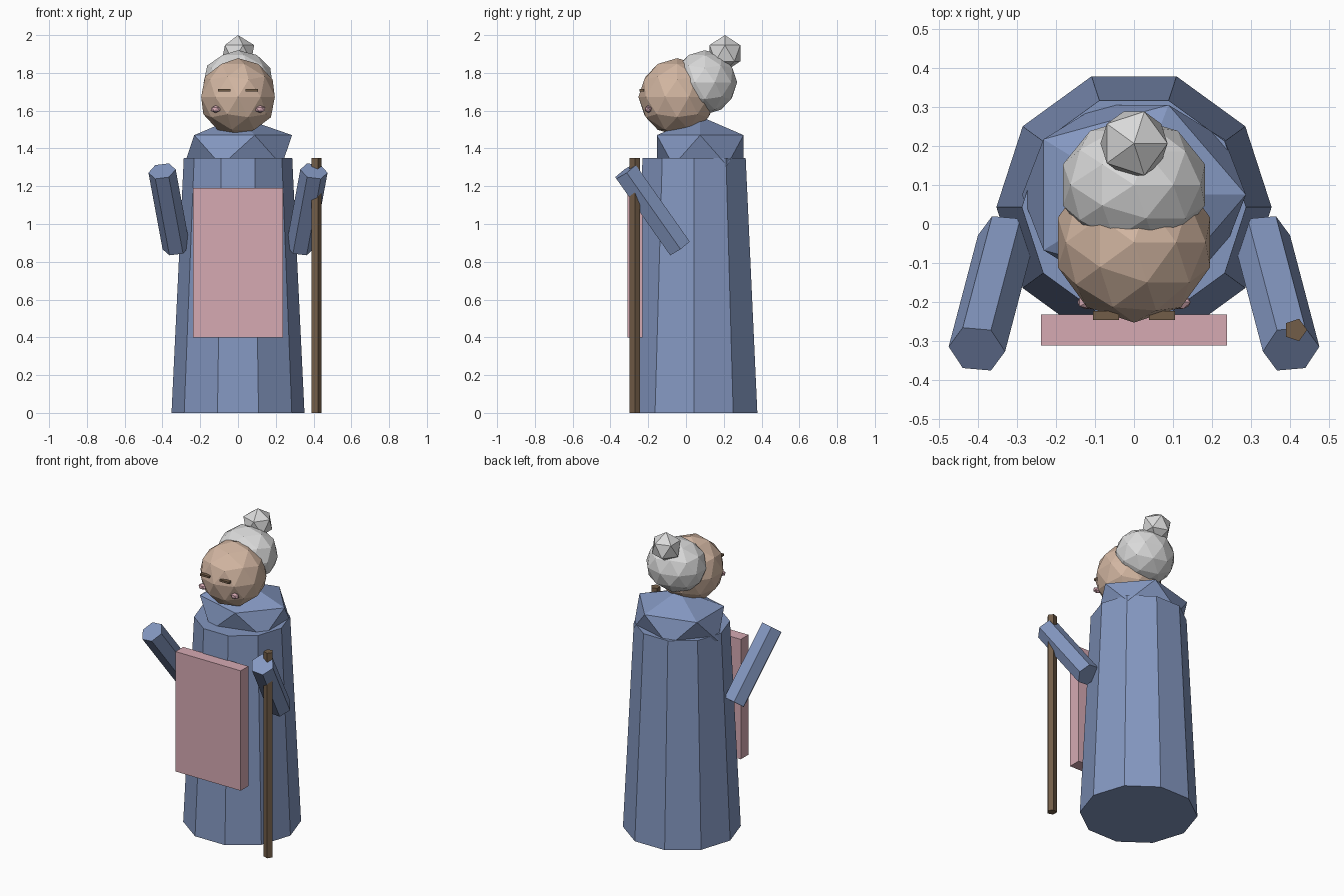
import bpy, bmesh, math
from mathutils import Vector, Matrix

if "Cube" in bpy.data.objects:
    bpy.data.objects.remove(bpy.data.objects["Cube"], do_unlink=True)


def material(name, color):
    mat = bpy.data.materials.new(name)
    mat.use_nodes = True
    rgba = (*color, 1)
    mat.diffuse_color = rgba
    mat.node_tree.nodes["Principled BSDF"].inputs["Base Color"].default_value = rgba
    return mat


BLUE = material("robe blue", (0.23, 0.31, 0.53))
PINK = material("apron pink", (0.67, 0.40, 0.45))
SKIN = material("skin", (0.65, 0.47, 0.36))
GREY = material("hair grey", (0.70, 0.70, 0.70))
BROWN = material("wood brown", (0.17, 0.11, 0.065))


def finish(bm, name, mat):
    bmesh.ops.recalc_face_normals(bm, faces=bm.faces)
    mesh = bpy.data.meshes.new(name)
    bm.to_mesh(mesh)
    bm.free()
    mesh.materials.append(mat)
    obj = bpy.data.objects.new(name, mesh)
    bpy.context.collection.objects.link(obj)
    return obj


def ball(name, center, radii, detail, mat):
    """Faceted, stretched icosphere."""
    bm = bmesh.new()
    bmesh.ops.create_icosphere(bm, subdivisions=detail, radius=1)
    bmesh.ops.transform(bm, matrix=Matrix.LocRotScale(center, None, radii), verts=bm.verts)
    return finish(bm, name, mat)


def box(name, center, size, mat):
    bm = bmesh.new()
    bmesh.ops.create_cube(bm, size=1)
    bmesh.ops.transform(bm, matrix=Matrix.LocRotScale(center, None, size), verts=bm.verts)
    return finish(bm, name, mat)


def prism(name, start, end, r_start, r_end, sides, mat):
    """Capped prism between two points, one corner towards +x."""
    start, end = Vector(start), Vector(end)
    axis = (end - start).normalized()
    side = Vector((1, 0, 0))
    side = (side - axis * side.dot(axis)).normalized()
    up = axis.cross(side)
    bm = bmesh.new()
    rings = []
    for point, r in ((start, r_start), (end, r_end)):
        angles = [math.tau * i / sides for i in range(sides)]
        rings.append([bm.verts.new(point + r * (side * math.cos(a) + up * math.sin(a)))
                      for a in angles])
    low, high = rings
    for i in range(sides):
        j = (i + 1) % sides
        bm.faces.new((low[i], low[j], high[j], high[i]))
    bm.faces.new(low[::-1])
    bm.faces.new(high)
    return finish(bm, name, mat)


# Robe, shawl and apron
prism("robe", (0, 0.043, 0), (0, 0.043, 1.35), 0.352, 0.287, 10, BLUE)
ball("shawl", (0, 0.075, 1.39), (0.32, 0.27, 0.18), 1, BLUE)
box("apron", (0, -0.271, 0.795), (0.475, 0.08, 0.79), PINK)

# Head and hair
ball("head", (0, -0.047, 1.673), (0.205, 0.205, 0.205), 2, SKIN)
ball("hair", (0, 0.10, 1.75), (0.191, 0.171, 0.17), 2, GREY)
ball("hair_bun", (0, 0.206, 1.904), (0.096, 0.096, 0.096), 1, GREY)

# Paired parts: eyes, cheeks, arms
for label, s in (("left", 1), ("right", -1)):
    box(f"{label}_eye", (s * 0.072, -0.234, 1.707), (0.066, 0.024, 0.013), BROWN)
    ball(f"{label}_cheek", (s * 0.118, -0.2, 1.608), (0.03, 0.02, 0.02), 1, PINK)
    prism(f"{label}_arm", (s * 0.327, -0.035, 0.875), (s * 0.402, -0.32, 1.28),
          0.073, 0.073, 6, BLUE)

# Walking staff
prism("staff", (0.413, -0.271, 0), (0.413, -0.271, 1.35), 0.03, 0.03, 5, BROWN)
